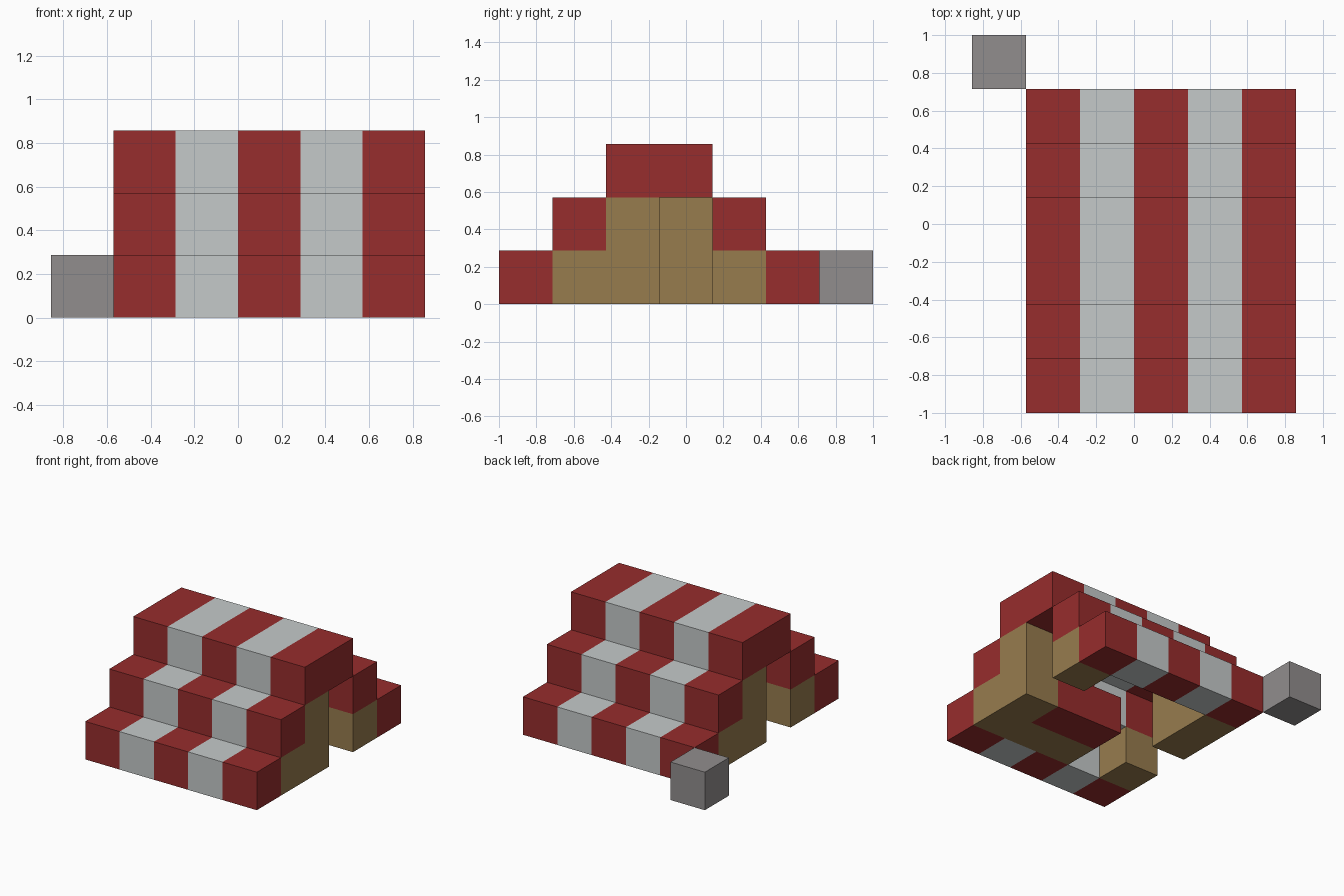
import bpy
import bmesh
from mathutils import Vector
from itertools import product

if "Cube" in bpy.data.objects:
    bpy.data.objects.remove(bpy.data.objects["Cube"])

U = 2 / 7                                   # edge of one block
ORIGIN = Vector((-3 * U, -3.5 * U, 0))      # corner of the block grid


def material(name, rgb):
    m = bpy.data.materials.new(name)
    m.use_nodes = True
    m.diffuse_color = (*rgb, 1)
    m.node_tree.nodes["Principled BSDF"].inputs["Base Color"].default_value = (*rgb, 1)
    return m


red = material("red_cloth", (0.31, 0.026, 0.026))
white = material("white_cloth", (0.56, 0.59, 0.59))
wood = material("tan_wood", (0.31, 0.20, 0.076))
stone = material("grey_stone", (0.285, 0.268, 0.268))


def block(xs, ys, zs):
    """Grid cells covering the given columns, rows and levels."""
    return set(product(xs, ys, zs))


# Striped canopy: one layer of blocks stepping up to a flat ridge
canopy = set()
for level in range(3):
    canopy |= block(range(1, 6), (level, 5 - level), (level,))

# End walls: the same shape at both ends, turned half way round
left_wall = block((5,), (1, 2, 4), (0,)) | {(5, 2, 1)}
right_wall = {(6 - x, 5 - y, z) for x, y, z in left_wall}

parts = {
    "striped_canopy": (canopy, [red, white]),
    "left_end_wall": (left_wall, [wood]),
    "right_end_wall": (right_wall, [wood]),
    "inner_bench": (block((3, 4), (1,), (0,)), [wood]),
    "red_bed": (block((3, 4), (2,), (0,)), [red]),
    "corner_stone": (block((0,), (6,), (0,)), [stone]),
}
filled = set().union(*(cells for cells, _ in parts.values()))


def build(name, cells, mats):
    """Skin the exposed sides of a part's blocks."""
    bm = bmesh.new()
    for cell in sorted(cells):
        centre = Vector(cell) + Vector((0.5, 0.5, 0.5))
        for axis, sign in product(range(3), (-1, 1)):
            n = Vector((0, 0, 0))
            n[axis] = sign
            if tuple(int(a + b) for a, b in zip(cell, n)) in filled:
                continue
            u = Vector((0, 0, 0))
            u[(axis + 1) % 3] = 0.5
            v = n.cross(u)
            mid = centre + n * 0.5
            corners = (mid - u - v, mid + u - v, mid + u + v, mid - u + v)
            face = bm.faces.new([bm.verts.new(ORIGIN + c * U) for c in corners])
            # stripes alternate by column
            face.material_index = (cell[0] + 1) % 2 if len(mats) > 1 else 0
    bmesh.ops.remove_doubles(bm, verts=bm.verts, dist=U * 0.01)
    mesh = bpy.data.meshes.new(name)
    bm.to_mesh(mesh)
    bm.free()
    for m in mats:
        mesh.materials.append(m)
    bpy.context.collection.objects.link(bpy.data.objects.new(name, mesh))


for name, (cells, mats) in parts.items():
    build(name, cells, mats)
